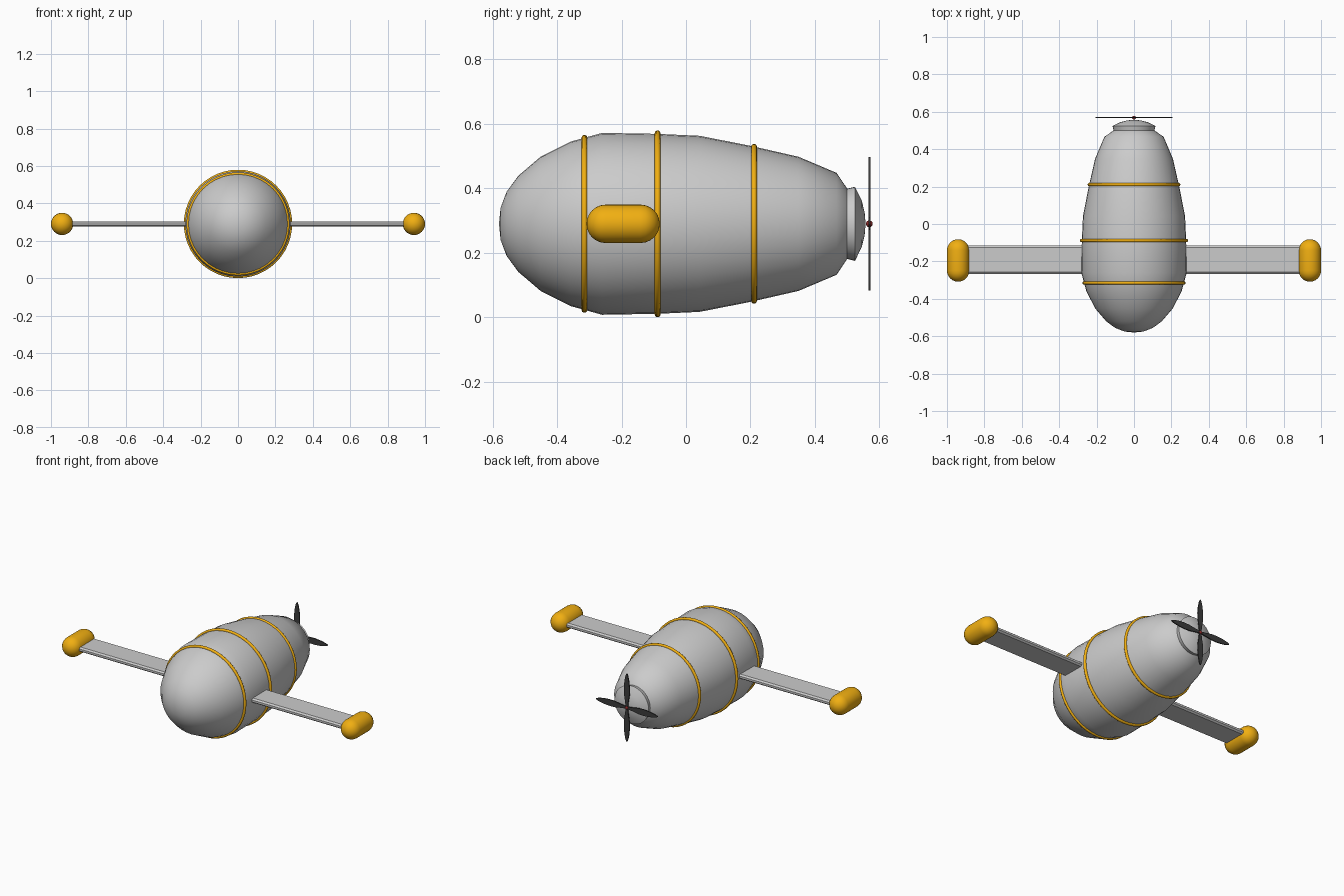
import bpy, bmesh, math
from mathutils import Matrix

if "Cube" in bpy.data.objects:
    bpy.data.objects.remove(bpy.data.objects["Cube"])

CZ = 0.29  # height of the centre axis


def material(name, rgb):
    m = bpy.data.materials.new(name)
    m.diffuse_color = (*rgb, 1)
    m.use_nodes = True
    m.node_tree.nodes["Principled BSDF"].inputs["Base Color"].default_value = m.diffuse_color
    return m


yellow = material("yellow", (0.88, 0.43, 0.006))
dark = material("dark_grey", (0.045, 0.045, 0.045))
red = material("dark_red", (0.25, 0.02, 0.02))


def finish(name, bm, mat=None, angle=40):
    bmesh.ops.recalc_face_normals(bm, faces=bm.faces)
    me = bpy.data.meshes.new(name)
    bm.to_mesh(me)
    bm.free()
    ob = bpy.data.objects.new(name, me)
    bpy.context.collection.objects.link(ob)
    if mat:
        me.materials.append(mat)
    bpy.ops.object.select_all(action='DESELECT')
    ob.select_set(True)
    bpy.context.view_layer.objects.active = ob
    bpy.ops.object.shade_smooth_by_angle(angle=math.radians(angle))
    return ob


def lathe(name, profile, x=0, mat=None, n=40, angle=40):
    """Spin (y, radius) points around an axis parallel to y."""
    bm = bmesh.new()
    vs = [bm.verts.new((x + r, y, CZ)) for y, r in profile]
    es = [bm.edges.new(p) for p in zip(vs, vs[1:])]
    bmesh.ops.spin(bm, geom=vs + es, cent=(x, 0, CZ), axis=(0, 1, 0),
                   angle=math.tau, steps=n, use_duplicate=False)
    bmesh.ops.remove_doubles(bm, verts=bm.verts, dist=1e-4)
    return finish(name, bm, mat, angle)


# Hull: rounded nose, tapering tail, pinched neck and tail cap
lathe("hull", [(-.58, 0), (-.575, .05), (-.556, .1), (-.52, .149), (-.451, .208),
               (-.358, .255), (-.26, .282), (-.09, .279), (.042, .273), (.2, .242),
               (.349, .208), (.467, .158), (.5, .109), (.524, .115),
               (.545, .072), (.554, .035), (.557, 0)], angle=60)

# Bands around the hull
for i, (y, r) in enumerate([(-.315, .267), (-.088, .281), (.211, .239)]):
    ring = [(y + .009 * math.cos(a * math.tau / 10), r + .009 * math.sin(a * math.tau / 10))
            for a in range(11)]
    lathe(f"band_{i + 1}", ring, mat=yellow, n=48, angle=60)

# Wings and wingtip pods on both sides
R, HALF, PY = .0595, .054, -.195
arc = [i * math.pi / 12 for i in range(7)]
capsule = [(PY - HALF - R * math.cos(a), R * math.sin(a)) for a in arc]
capsule += [(PY + HALF + R * math.cos(a), R * math.sin(a)) for a in reversed(arc)]
section = [(-.076, -.006), (-.066, -.014), (.066, -.014), (.076, -.006),
           (.076, .006), (.066, .014), (-.066, .014), (-.076, .006)]
for side, s in (("right", 1), ("left", -1)):
    bm = bmesh.new()
    face = bm.faces.new([bm.verts.new((s * .22, y - .191, CZ + z)) for y, z in section])
    ext = bmesh.ops.extrude_face_region(bm, geom=[face], use_keep_orig=True)
    tip = [v for v in ext["geom"] if isinstance(v, bmesh.types.BMVert)]
    bmesh.ops.translate(bm, verts=tip, vec=(s * .7, 0, 0))
    finish(f"wing_{side}", bm, angle=20)
    lathe(f"pod_{side}", capsule, x=s * .9405, mat=yellow, n=32)

# Propeller: four leaf-shaped blades
half = [(.0, .006), (.04, .011), (.08, .018), (.12, .019), (.16, .015), (.19, .009), (.207, .002)]
outline = [(w, r) for r, w in half] + [(-w, r) for r, w in reversed(half)]
bm = bmesh.new()
for k in range(4):
    face = bm.faces.new([bm.verts.new((x, .5665, z)) for x, z in outline])
    ext = bmesh.ops.extrude_face_region(bm, geom=[face], use_keep_orig=True)
    new = [v for v in ext["geom"] if isinstance(v, bmesh.types.BMVert)]
    bmesh.ops.translate(bm, verts=new, vec=(0, .006, 0))
    bmesh.ops.rotate(bm, verts=list(face.verts) + new,
                     matrix=Matrix.Rotation(k * math.pi / 2, 3, 'Y'))
bmesh.ops.translate(bm, verts=bm.verts, vec=(0, 0, CZ))
finish("propeller", bm, dark, 30)

# Propeller hub
bm = bmesh.new()
bmesh.ops.create_uvsphere(bm, u_segments=16, v_segments=10, radius=.0105,
                          matrix=Matrix.Translation((0, .5685, CZ)))
finish("propeller_hub", bm, red)
